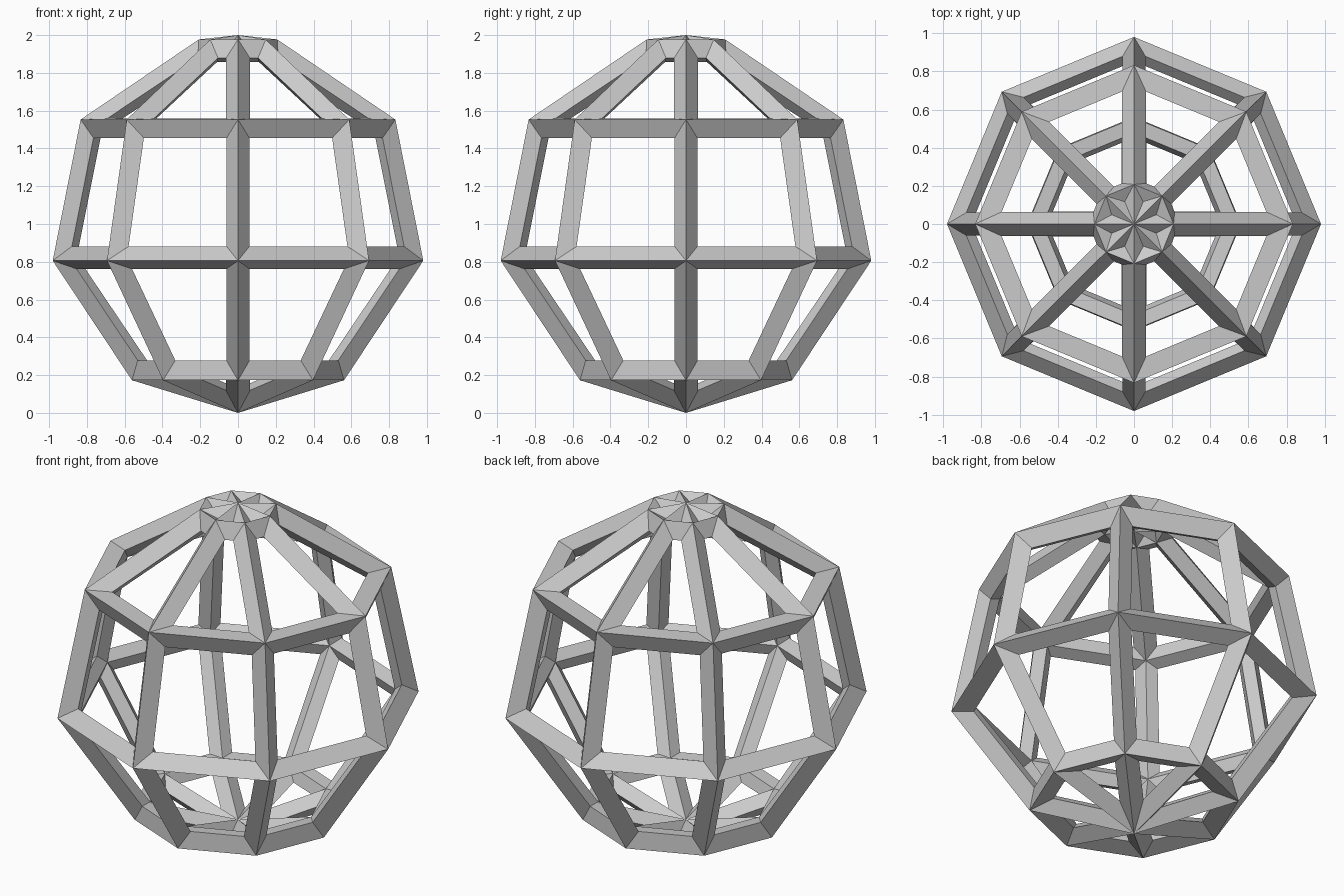
import bpy, bmesh
from math import sin, cos, radians

if "Cube" in bpy.data.objects:
    bpy.data.objects.remove(bpy.data.objects["Cube"])

R, SIDES, BAR = 0.935, 8, 0.13

# cage surface: eight-sided ball, rings 45 degrees apart starting close to the top pole
bm = bmesh.new()
top = bm.verts.new((0, 0, R))
bottom = bm.verts.new((0, 0, -R))
rings = []
for polar in (11.25, 56.25, 101.25, 146.25):
    p = radians(polar)
    rings.append([bm.verts.new((R * sin(p) * cos(radians(45 * i)),
                                R * sin(p) * sin(radians(45 * i)),
                                R * cos(p))) for i in range(SIDES)])
for i in range(SIDES):
    j = (i + 1) % SIDES
    bm.faces.new((top, rings[0][i], rings[0][j]))
    for a, b in zip(rings, rings[1:]):
        bm.faces.new((a[i], b[i], b[j], a[j]))
    bm.faces.new((rings[-1][i], bottom, rings[-1][j]))
bmesh.ops.recalc_face_normals(bm, faces=bm.faces[:])

mesh = bpy.data.meshes.new("round_cage")
bm.to_mesh(mesh)
bm.free()
cage = bpy.data.objects.new("round_cage", mesh)
bpy.context.collection.objects.link(cage)
cage.location.z = 1.0

# bars along every edge
wire = cage.modifiers.new("bars", 'WIREFRAME')
wire.thickness = BAR
wire.offset = 0
wire.use_even_offset = True
wire.use_relative_offset = False
wire.use_replace = True
